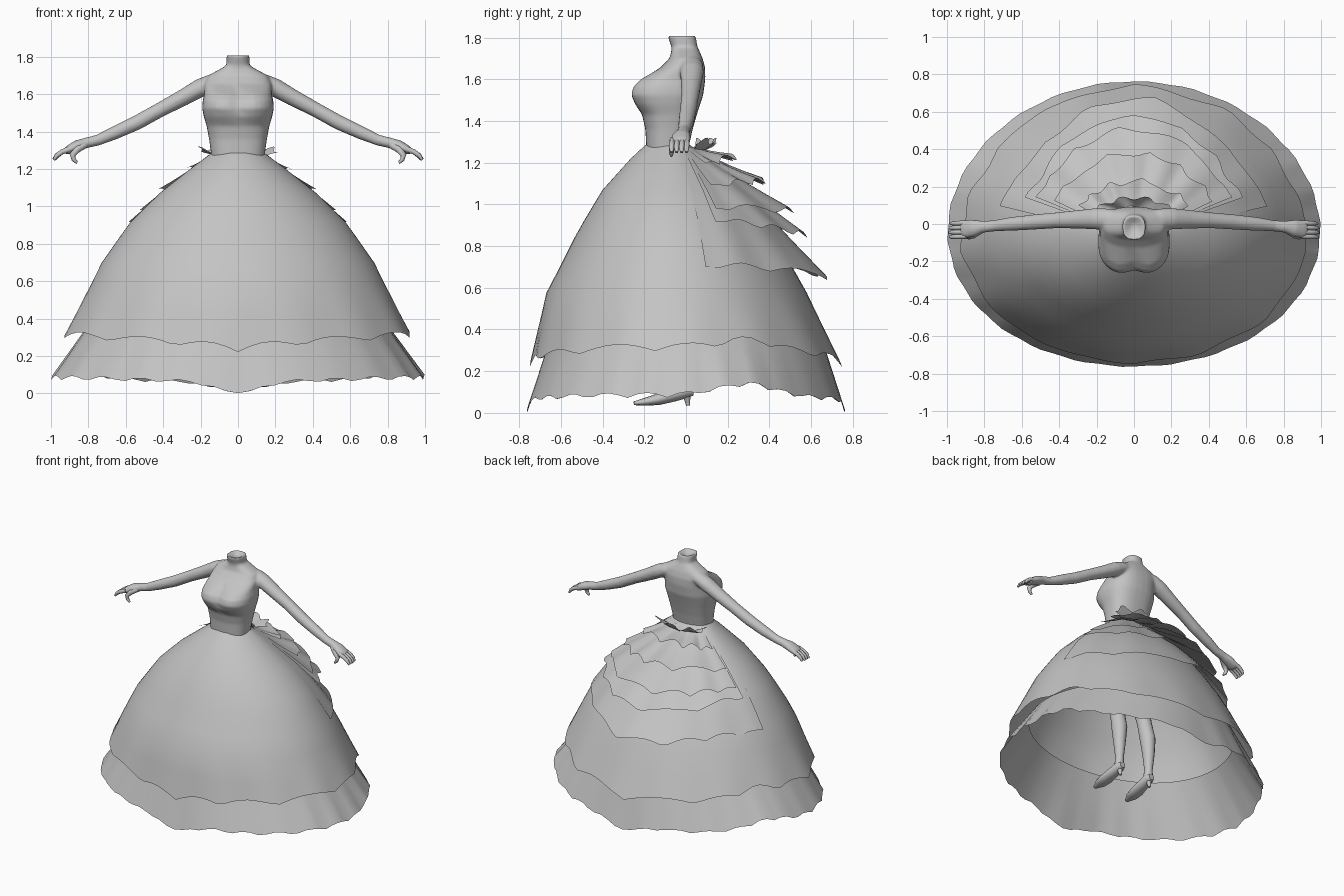
import bpy, math
from mathutils import Vector

if "Cube" in bpy.data.objects:
    bpy.data.objects.remove(bpy.data.objects["Cube"])

grey = bpy.data.materials.new("plain_grey")
grey.diffuse_color = (0.55, 0.55, 0.55, 1)
grey.use_nodes = True
grey.node_tree.nodes["Principled BSDF"].inputs["Base Color"].default_value = grey.diffuse_color


def loft(name, rings, closed=True, caps=False, angle=60):
    """Skin a list of equally long point rings."""
    n = len(rings[0])
    verts = [tuple(p) for r in rings for p in r]
    faces = []
    for i in range(len(rings) - 1):
        for j in range(n if closed else n - 1):
            k = (j + 1) % n
            faces.append((i * n + j, i * n + k, (i + 1) * n + k, (i + 1) * n + j))
    if caps:
        faces.append(tuple(range(n))[::-1])
        faces.append(tuple((len(rings) - 1) * n + j for j in range(n)))
    me = bpy.data.meshes.new(name)
    me.from_pydata(verts, [], faces)
    me.materials.append(grey)
    ob = bpy.data.objects.new(name, me)
    bpy.context.collection.objects.link(ob)
    bpy.ops.object.select_all(action='DESELECT')
    ob.select_set(True)
    bpy.context.view_layer.objects.active = ob
    bpy.ops.object.shade_smooth_by_angle(angle=math.radians(angle))
    return ob


def tube(name, path, n=12):
    """Path rows are x, y, z, radius across y (or x), radius along the third axis."""
    pts = [Vector(p[:3]) for p in path]
    rings = []
    for i, p in enumerate(path):
        t = (pts[min(i + 1, len(pts) - 1)] - pts[max(i - 1, 0)]).normalized()
        u = Vector((0, 1, 0)) if abs(t.y) < 0.7 else Vector((1, 0, 0))
        u = (u - t * u.dot(t)).normalized()
        v = t.cross(u)
        rings.append([pts[i] + u * p[3] * math.cos(a) + v * p[4] * math.sin(a)
                      for a in (2 * math.pi * j / n for j in range(n))])
    return loft(name, rings, caps=True)


def both_sides(name, path, n=12):
    return [tube(f"{side}_{name}", [(p[0] * s, *p[1:]) for p in path], n)
            for side, s in (("right", 1), ("left", -1))]


def interp(rows, z):
    """Linear lookup in rows sorted by falling z."""
    for a, b in zip(rows, rows[1:]):
        if z >= b[0] or b is rows[-1]:
            f = min(max((a[0] - z) / (a[0] - b[0]), 0), 1.3)
            return [p + (q - p) * f for p, q in zip(a, b)]


# --- torso: z, half width, front y, back y, cleavage depth
TORSO = [(1.785, .012, -.03, 0, 0), (1.814, .062, -.09, .046, 0),
         (1.755, .061, -.07, .055, 0), (1.735, .095, -.07, .065, 0),
         (1.70, .160, -.08, .08, 0), (1.655, .180, -.125, .092, 0), (1.60, .181, -.228, .093, .03),
         (1.565, .189, -.264, .088, .03), (1.525, .192, -.274, .083, .025),
         (1.48, .183, -.25, .068, .01), (1.43, .168, -.211, .052, 0),
         (1.36, .155, -.195, .032, 0), (1.28, .144, -.191, .014, 0), (1.20, .14, -.185, .01, 0)]


def torso_ring(row, n=32):
    z, w, yf, yb, dip = row
    c, ring = (yf + yb) / 2, []
    for j in range(n):
        a = 2 * math.pi * j / n
        co, si = math.cos(a), math.sin(a)
        x = math.copysign(abs(co) ** .8, co) * w
        y = c + math.copysign(abs(si) ** .8, si) * (yb - yf) / 2
        if si < 0:
            y += dip * math.exp(-(x / .05) ** 2)
        ring.append((x, y, z))
    return ring


torso = loft("torso", [torso_ring(r) for r in TORSO], caps=True)

# --- arms, fused with the torso so that the shoulders flow
arms = both_sides("arm", [(.08, .025, 1.675, .05, .04), (.14, .027, 1.662, .056, .046),
                          (.20, .028, 1.634, .058, .05),
                          (.30, .025, 1.578, .05, .045), (.41, .02, 1.52, .043, .04),
                          (.54, .01, 1.448, .041, .04), (.66, 0, 1.393, .037, .036),
                          (.75, -.01, 1.354, .03, .03), (.81, -.015, 1.34, .033, .029),
                          (.86, -.022, 1.325, .047, .03), (.905, -.028, 1.303, .05, .024),
                          (.925, -.03, 1.291, .044, .017)], 16)
bpy.ops.object.select_all(action='DESELECT')
for ob in [torso] + arms:
    ob.select_set(True)
bpy.context.view_layer.objects.active = torso
bpy.ops.object.join()
torso.name = "torso_and_arms"
fuse = torso.modifiers.new("fuse", 'REMESH')
fuse.mode, fuse.voxel_size, fuse.use_smooth_shade = 'VOXEL', .008, True
relax = torso.modifiers.new("relax", 'SMOOTH')
relax.factor, relax.iterations = .5, 10

# --- fingers
for i, (name, reach) in enumerate((("index", .95), ("middle", 1.0), ("ring", .97), ("little", .85))):
    y = -.066 + i * .024
    both_sides(name + "_finger", [(.895, y, 1.308, .013, .016), (.94, y - .002, 1.292, .013, .014),
                                  (.94 + .03 * reach, y - .003, 1.272, .012, .012),
                                  (.94 + .047 * reach, y - .003, 1.25, .007, .007)], 8)
both_sides("thumb", [(.82, -.035, 1.33, .018, .02), (.86, -.06, 1.305, .018, .019),
                     (.885, -.068, 1.275, .015, .016), (.878, -.07, 1.25, .012, .012),
                     (.86, -.07, 1.233, .007, .007)], 8)

# --- legs and heeled shoes
both_sides("leg", [(.085, -.07, 1.2, .08, .07), (.10, -.07, .9, .078, .07),
                   (.12, -.05, .62, .056, .052), (.122, -.03, .54, .052, .05),
                   (.127, -.005, .42, .057, .053), (.13, 0, .3, .044, .042),
                   (.13, 0, .18, .03, .029), (.13, -.005, .11, .034, .032)], 14)
both_sides("shoe", [(.13, .035, .105, .022, .022), (.13, 0, .105, .038, .034),
                    (.133, -.06, .088, .042, .034), (.137, -.13, .066, .05, .028),
                    (.14, -.19, .054, .045, .02), (.143, -.25, .046, .014, .009)], 12)
both_sides("heel", [(.13, .0, .10, .03, .028), (.13, .005, .07, .016, .016),
                    (.13, .01, .035, .009, .009)], 8)

# --- overskirt: z, half width, front y, back y
SKIRT = [(1.285, .142, -.195, .02), (1.22, .23, -.265, .10), (1.07, .42, -.40, .255),
         (.92, .572, -.49, .37), (.84, .63, -.535, .425), (.70, .728, -.605, .51),
         (.575, .79, -.67, .58), (.27, .945, -.738, .725)]
N = 96


def skirt_point(a, z, out=0.0):
    _, w, yf, yb = interp(SKIRT, z)
    co, si = math.cos(a), math.sin(a)
    c = -.06
    y = c + (si * (yb - c) if si > 0 else -si * (yf - c))
    return (co * (w + out), y + si * out, z)


def scallop(a, count, depth):
    return depth * abs(math.sin(a * count / 2 + .7 * math.sin(3 * a)))


def angles(n=N):
    return [2 * math.pi * j / n for j in range(n)]


def side_rise(a, centre, width):
    """Bump on both flanks towards the back."""
    return math.exp(-((math.asin(math.sin(a)) - centre) / width) ** 2)


def over_hem(a):
    return (.222 + .075 * abs(math.cos(a)) ** .8 + scallop(a + math.pi / 2, 14, .035)
            + .04 * side_rise(a, .5, .25))


rings = [[skirt_point(a, r[0]) for a in angles()] for r in SKIRT[:-1]]
rings.append([skirt_point(a, .42, .003 * math.sin(14 * a)) for a in angles()])
rings.append([skirt_point(a, over_hem(a), .006 * math.sin(14 * a)) for a in angles()])
loft("overskirt", rings)

# --- underskirt flounce, open at its upper edge
rings = []
for s in (0, .35, .7, 1):
    ring = []
    for a in angles():
        co, si = math.cos(a), math.sin(a)
        flat = 1 - math.exp(-(co / .16) ** 2)
        hem = (.002 + .04 * flat + .03 * abs(co) + scallop(a + math.pi / 2, 26, .025) * flat
               + .055 * side_rise(a, .45, .25))
        wave = 1 + .004 * s * math.sin(26 * a)
        w, d = .755 + .24 * s, .63 + .132 * s
        ring.append((co * w * wave, -.04 * co * co + si * d * wave, .43 + (hem - .43) * s))
    rings.append(ring)
loft("underskirt", rings)

# --- bustle ruffles: side hem z, back hem z, start angle, side lift, back lift, peak sharpness
RUFFLES = [(.70, .65, .27, .005, .13, 6), (.92, .85, .42, .045, .15, 4), (.98, .97, .46, .05, .165, 4),
           (1.09, 1.11, .50, .06, .15, 3), (1.19, 1.225, .60, .06, .12, 3)]
for i, (zs, zb, a0, low, lift, sharp) in enumerate(RUFFLES):
    rings = []
    for s in (0, .2, .4, .6, .8, 1):
        ring = []
        for j in range(41):
            a = a0 + (math.pi - 2 * a0) * j / 40
            up = math.sin(a) ** sharp
            hem = zs + (zb - zs) * up + (scallop(a + i, 14, .035) - .015) * min(1, 3 * math.sin(math.pi * j / 40))
            z = 1.275 + (hem - 1.275) * s
            out = .008 + .004 * i + s * s * (low + (lift - low) * up) + .006 * s * math.sin(14 * a + i)
            ring.append(skirt_point(a, z, out))
        rings.append(ring)
    loft(f"bustle_ruffle_{i + 1}", rings, closed=False)

# --- upturned frill at the back of the waist
rings = []
for s in (0, .5, 1):
    ring = []
    for j in range(33):
        a = math.pi * (.1 + .8 * j / 32)
        r = .10 + s * (.12 + .018 * math.sin(11 * a))
        ring.append((1.05 * r * math.cos(a), .01 + .85 * r * math.sin(a) * (1 - .3 * s),
                     1.26 + .045 * s + .015 * s * math.cos(9 * a)))
    rings.append(ring)
loft("waist_frill", rings, closed=False)
